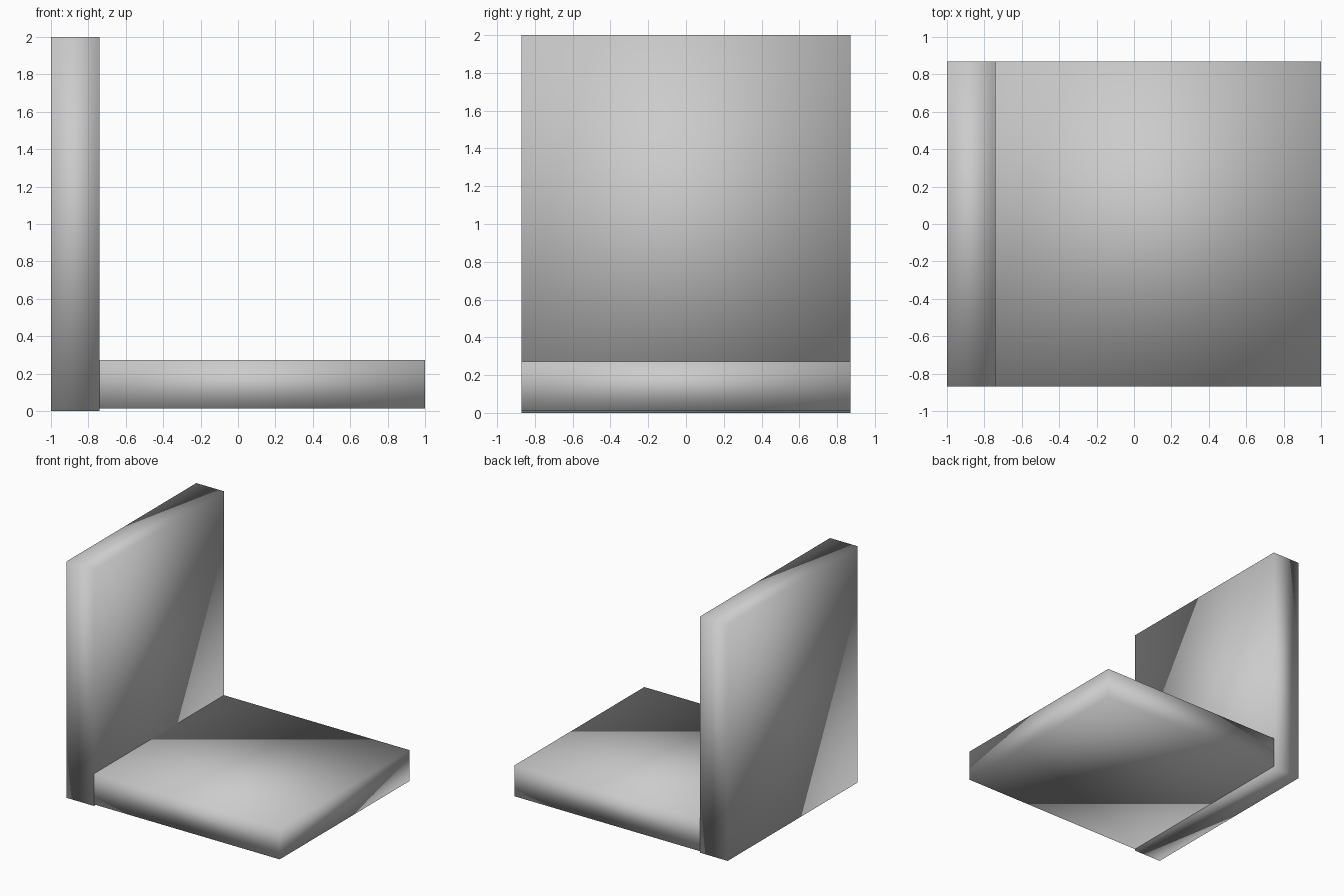
import bpy

if "Cube" in bpy.data.objects:
    bpy.data.objects.remove(bpy.data.objects["Cube"])


def slab(name, x, y, z):
    """Box spanning the given (min, max) ranges, softly shaded across its corners."""
    bpy.ops.mesh.primitive_cube_add(size=1)
    ob = bpy.context.object
    ob.name = name
    spans = (x, y, z)
    for v in ob.data.vertices:
        v.co = [lo + (c + 0.5) * (hi - lo) for c, (lo, hi) in zip(v.co, spans)]
    ob.data.update()
    bpy.ops.object.shade_smooth()
    return ob


WIDTH = (-0.87, 0.87)

# Upright back panel
slab("back_panel", (-1.0, -0.74), WIDTH, (0.0, 2.0))

# Flat seat panel, raised slightly off the ground and butted against the back
slab("seat_panel", (-0.74, 1.0), WIDTH, (0.013, 0.273))
